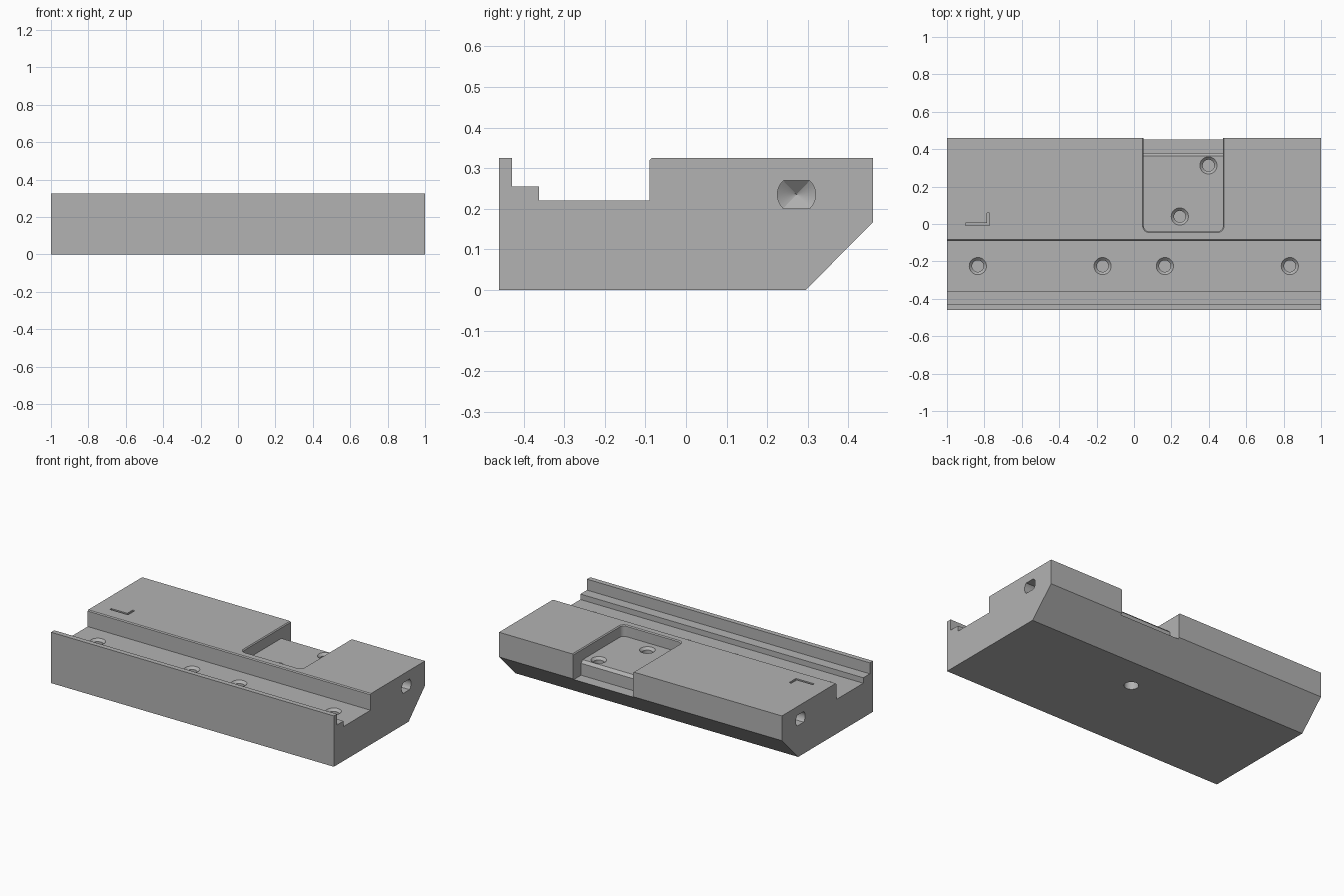
import bpy, bmesh
from math import sin, cos, pi, asin
from mathutils import Vector

cube = bpy.data.objects.get("Cube")
if cube:
    bpy.data.objects.remove(cube, do_unlink=True)

grey = bpy.data.materials.new("machined_grey")
grey.use_nodes = True
colour = (0.45, 0.45, 0.45, 1)
grey.diffuse_color = colour
grey.node_tree.nodes["Principled BSDF"].inputs["Base Color"].default_value = colour


def loft(name, loops):
    """Closed solid through a stack of matching 3D loops."""
    bm = bmesh.new()
    rings = [[bm.verts.new(p) for p in loop] for loop in loops]
    n = len(rings[0])
    for a, b in zip(rings, rings[1:]):
        for i in range(n):
            j = (i + 1) % n
            bm.faces.new((a[i], a[j], b[j], b[i]))
    bm.faces.new(rings[0])
    bm.faces.new(rings[-1])
    bmesh.ops.recalc_face_normals(bm, faces=bm.faces)
    mesh = bpy.data.meshes.new(name)
    bm.to_mesh(mesh)
    bm.free()
    mesh.materials.append(grey)
    obj = bpy.data.objects.new(name, mesh)
    bpy.context.collection.objects.link(obj)
    return obj


def bar(name, profile, x0, x1):
    """Y-Z profile extruded along x."""
    return loft(name, [[(x, y, z) for y, z in profile] for x in (x0, x1)])


def plate(name, outline, z0, z1):
    """X-Y outline extruded along z."""
    return loft(name, [[(x, y, z) for x, y in outline] for z in (z0, z1)])


def drill(name, x, y, steps, n=32):
    """Turned cutter along z from (radius, height) steps."""
    return loft(name, [[(x + r * cos(2 * pi * i / n), y + r * sin(2 * pi * i / n), z)
                        for i in range(n)] for r, z in steps])


def cut(target, cutter):
    cutter.hide_render = True
    mod = target.modifiers.new(cutter.name, "BOOLEAN")
    mod.operation = "DIFFERENCE"
    mod.solver = "EXACT"
    mod.object = cutter
    bpy.context.view_layer.objects.active = target
    bpy.ops.object.modifier_apply(modifier=mod.name)
    bpy.data.objects.remove(cutter, do_unlink=True)


# Stepped block with a sloped lower back edge
TOP, CHANNEL, POCKET = 0.325, 0.22, 0.253
body = bar("stepped_block", [
    (-0.46, 0), (0.295, 0), (0.46, 0.167), (0.46, TOP), (-0.084, TOP), (-0.09, TOP - 0.006),
    (-0.09, CHANNEL), (-0.362, CHANNEL), (-0.362, 0.255), (-0.428, 0.255),
    (-0.428, TOP), (-0.46, TOP)], -1, 1)


# Rounded pocket open to the back, with a small rim chamfer
def pocket_outline(grow):
    x0, x1, y0, r = 0.052 - grow, 0.476 + grow, -0.04 - grow, 0.03 + grow
    pts = [(x1, 0.6), (x0, 0.6)]
    for cx, start in ((x0 + r, pi), (x1 - r, 1.5 * pi)):
        for i in range(7):
            a = start + i * pi / 12
            pts.append((cx + r * cos(a), y0 + r + r * sin(a)))
    return pts


levels = [(0, POCKET), (0, TOP - 0.006), (0.006, TOP), (0.006, 0.4)]
cut(body, loft("pocket", [[(x, y, z) for x, y in pocket_outline(g)] for g, z in levels]))

# Lower shelf behind the pocket floor
cut(body, bar("back_shelf", [(0.363, POCKET + 0.02), (0.363, POCKET), (0.38, POCKET - 0.017),
                             (0.38, 0.16), (0.6, 0.16), (0.6, POCKET + 0.02)], 0.052, 0.476))

# Countersunk blind holes in the channel and the pocket
holes = [(x, -0.225, CHANNEL) for x in (-0.835, -0.168, 0.165, 0.833)]
holes += [(0.245, 0.04, POCKET), (0.398, 0.313, POCKET)]
for x, y, z in holes:
    cut(body, drill("screw_hole", x, y, [(0.031, z - 0.1), (0.031, z - 0.015),
                                         (0.046, z), (0.046, z + 0.02)]))

# Single blind hole in the underside
cut(body, drill("underside_hole", 0.093, 0.087, [(0.042, -0.05), (0.042, 0.1)]))

# Flat-sided sockets with conical bottoms at both ends
R, HALF = 0.047, 0.034
flat = asin(HALF / R)
angles = [side + flat * k / 6 for side in (0, pi) for k in range(-6, 7)]
for s in (-1, 1):
    steps = [(1.05, 1), (0.88, 1), (0.85, 0.01)]
    cut(body, loft("end_socket", [[(s * x, 0.272 + R * f * cos(a), 0.235 + R * f * sin(a))
                                   for a in angles] for x, f in steps]))

# Shallow corner mark on the top face
cut(body, plate("corner_mark", [(-0.9, -0.008), (-0.772, -0.008), (-0.772, 0.06), (-0.787, 0.06),
                                (-0.787, 0.006), (-0.9, 0.006)], TOP - 0.01, TOP + 0.02))

# Smooth the round walls, keep the machined edges sharp
bpy.ops.object.select_all(action="DESELECT")
body.select_set(True)
bpy.context.view_layer.objects.active = body
bpy.ops.object.shade_smooth_by_angle(angle=pi / 7)
